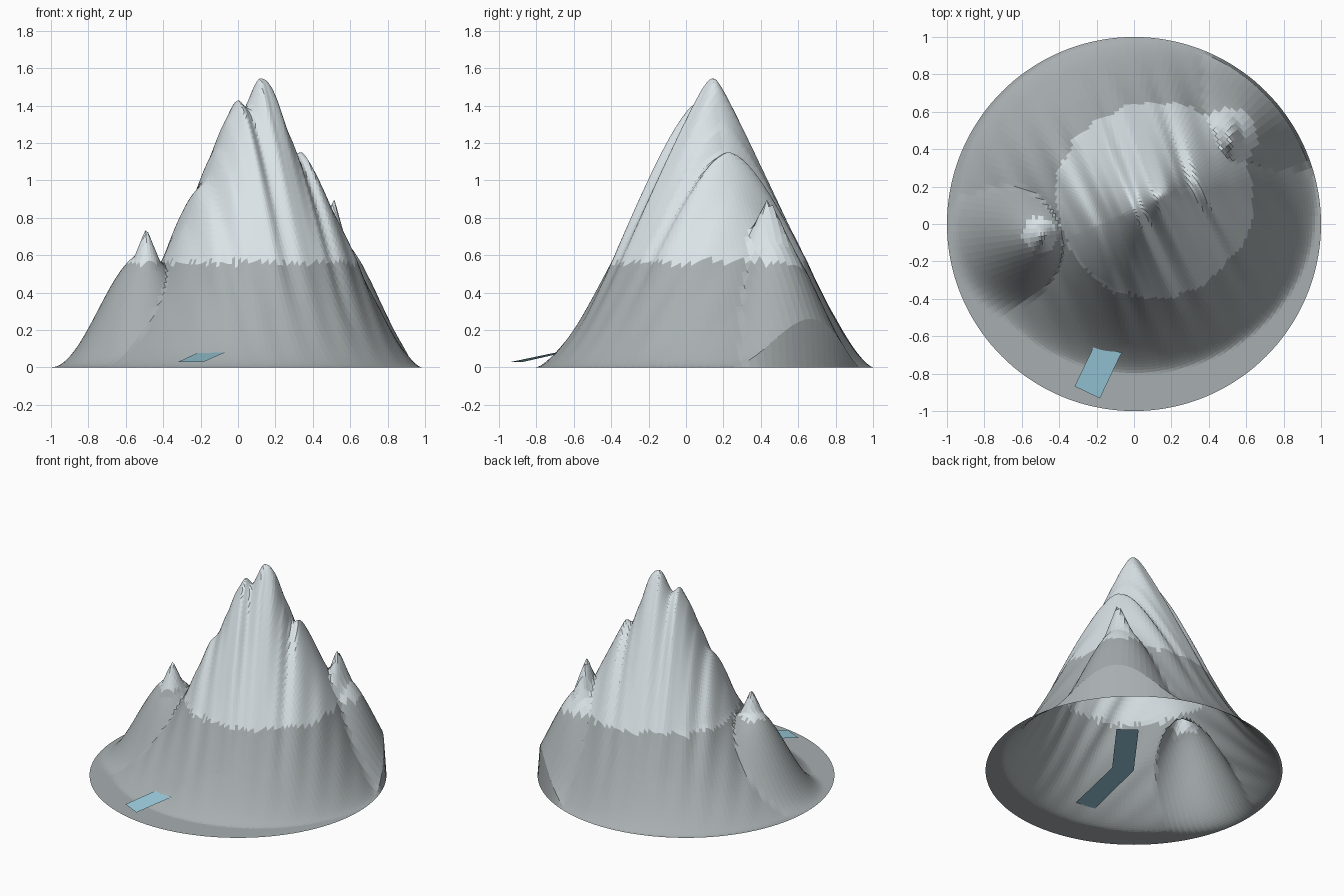
import bpy, bmesh, math, random
from mathutils import Vector

cube = bpy.data.objects.get("Cube")
if cube:
    bpy.data.objects.remove(cube, do_unlink=True)
random.seed(4)


def material(name, color):
    m = bpy.data.materials.new(name)
    m.use_nodes = True
    m.diffuse_color = (*color, 1)
    m.node_tree.nodes["Principled BSDF"].inputs["Base Color"].default_value = (*color, 1)
    return m


rock = material("grey rock", (0.39, 0.425, 0.435))
snow = material("pale snow", (0.71, 0.78, 0.81))
water = material("blue water", (0.34, 0.62, 0.74))


def make_object(name, bm, mats):
    mesh = bpy.data.meshes.new(name)
    bm.to_mesh(mesh)
    bm.free()
    for m in mats:
        mesh.materials.append(m)
    obj = bpy.data.objects.new(name, mesh)
    bpy.context.collection.objects.link(obj)


def smooth_curve(points, x):
    """Smooth interpolation through sorted (x, value) points."""
    if x <= points[0][0]:
        return points[0][1]
    for (x0, v0), (x1, v1) in zip(points, points[1:]):
        if x <= x1:
            f = (x - x0) / (x1 - x0)
            return v0 + (v1 - v0) * f * f * (3 - 2 * f)
    return points[-1][1]


PEAK_X, PEAK_Y, PEAK_Z, SNOW_Z = .14, .15, 1.54, .56
BASE_X, BASE_Y, BASE_RX, BASE_RY = .02, .1, .96, .9
TURN = math.radians(23)
# Shoulders and notches of the diagonal crest, as rises above the main cone
RIDGES = [(-.4, 0), (-.29, .05), (-.21, .09), (-.15, .05), (-.09, .09), (-.03, .14),
          (.02, .14), (.09, 0), (.15, .03), (.19, 0), (.23, 0), (.3, -.08),
          (.345, -.12), (.41, 0), (.5, 0)]
# Side hills: x, y, top, radius
HILLS = [(-.5, -.05, .61, .5), (.5, .46, .71, .52)]
# Side spires: x, y, top, slope across, slope along
SPIRES = [(-.49, -.07, .75, 2.5, 2.2), (.51, .44, .92, 3.6, 2.1)]


def base_distance(dx, dy):
    """Distance from the peak to the oval foot in a direction."""
    ox, oy = (PEAK_X - BASE_X) / BASE_RX, (PEAK_Y - BASE_Y) / BASE_RY
    dx, dy = dx / BASE_RX, dy / BASE_RY
    a, b, c = dx * dx + dy * dy, ox * dx + oy * dy, ox * ox + oy * oy - 1
    return (math.sqrt(b * b - a * c) - b) / a


def main_cone(x, y):
    dx, dy = x - PEAK_X, y - PEAK_Y
    r = math.hypot(dx, dy)
    if r < 1e-5:
        return PEAK_Z
    # Straight upper slope to the snow line, then a flared foot
    snow_r = .52 + .025 * math.cos(math.atan2(dy, dx) - math.radians(215))
    if r < snow_r:
        r = (math.hypot(r, .025) - .025) * (1 + .025 * r / snow_r ** 2)
        return PEAK_Z - (PEAK_Z - SNOW_Z) * r / snow_r
    s = (r - snow_r) / (base_distance(dx / r, dy / r) - snow_r) if r else 0
    return SNOW_Z * max(1 - s, 0) ** 1.4 if s < 1 else 0


def height(x, y):
    p = x * math.cos(TURN) + y * math.sin(TURN)
    q = abs(y * math.cos(TURN) - x * math.sin(TURN) - .07)
    h = main_cone(x, y)
    # Ridges run down both sides of the crest, fanning out and fading
    u = p / (1 + .2 * q)
    ripple = .01 * math.sin(46 * u) * min(1, 4 * q) * min(1, 2 * h)
    h += smooth_curve(RIDGES, u) * max(1 - q / .65, 0) + ripple
    for hx, hy, top, radius in HILLS:
        r = math.hypot(x - hx, y - hy) / radius
        if r < 1:
            h = max(h, top * math.cos(math.pi / 2 * r) ** 2)
    for sx, sy, top, across, along in SPIRES:
        d = math.hypot((x - sx) * across, (y - sy) * along)
        if d < .35:
            h = max(h, top - d)
    return max(h, 0)


# Mountain: open polar shell with a flat rim, snow above a ragged snow line
RINGS, SEGMENTS = 64, 144
bm = bmesh.new()
centre = bm.verts.new((0, 0, height(0, 0)))
previous = None
for r in range(1, RINGS + 1):
    radius = r / RINGS
    ring = []
    for s in range(SEGMENTS):
        a = 2 * math.pi * s / SEGMENTS
        x, y = radius * math.cos(a), radius * math.sin(a)
        ring.append(bm.verts.new((x, y, 0 if r == RINGS else height(x, y))))
    for s in range(SEGMENTS):
        n = (s + 1) % SEGMENTS
        if previous:
            bm.faces.new((previous[s], ring[s], ring[n], previous[n]))
        else:
            bm.faces.new((centre, ring[s], ring[n]))
    previous = ring
for f in bm.faces:
    f.material_index = int(f.calc_center_median().z > SNOW_Z + random.uniform(-.015, .015))
make_object("mountain", bm, [rock, snow])

# Stream: a thin bent ribbon that runs in under the front slope
path = [Vector(p) for p in ((-.25, -.9, .03), (-.14, -.67, .08), (-.02, -.14, .08), (.3, .29, .08))]
bm = bmesh.new()
pairs = []
for i, p in enumerate(path):
    d = path[min(i + 1, len(path) - 1)] - path[max(i - 1, 0)]
    side = Vector((d.y, -d.x, 0)).normalized() * .075
    pairs.append((bm.verts.new(p - side), bm.verts.new(p + side)))
for (a, b), (c, d) in zip(pairs, pairs[1:]):
    bm.faces.new((a, b, d, c))
make_object("stream", bm, [water])
